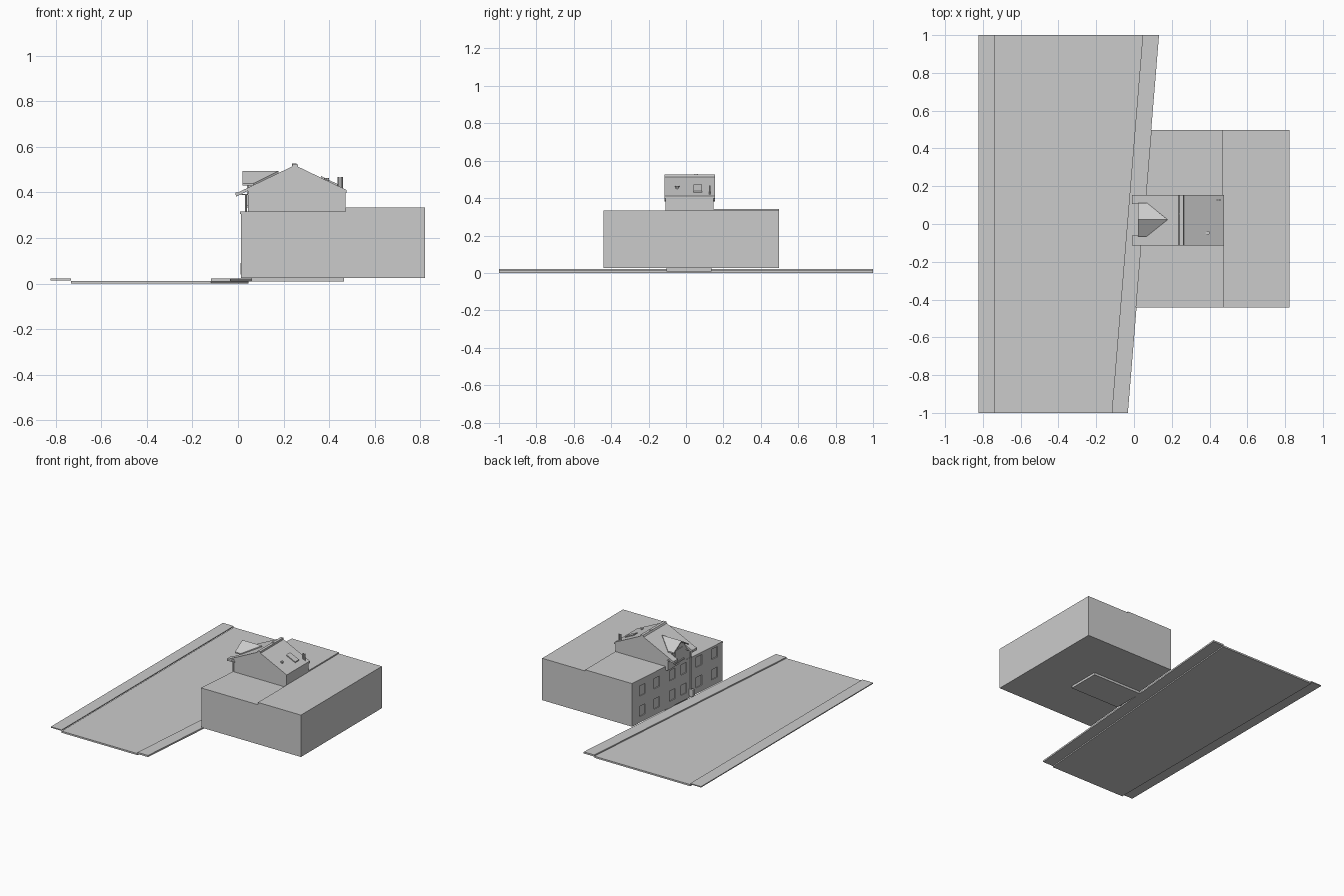
import bpy, bmesh, math
from mathutils import Vector

if "Cube" in bpy.data.objects:
    bpy.data.objects.remove(bpy.data.objects["Cube"])

GREY = (0.6, 0.6, 0.6, 1)
grey = bpy.data.materials.new("light grey")
grey.use_nodes = True
grey.diffuse_color = GREY
grey.node_tree.nodes["Principled BSDF"].inputs["Base Color"].default_value = GREY


def make(name, bm):
    bmesh.ops.recalc_face_normals(bm, faces=bm.faces)
    me = bpy.data.meshes.new(name)
    bm.to_mesh(me)
    bm.free()
    me.materials.append(grey)
    ob = bpy.data.objects.new(name, me)
    bpy.context.collection.objects.link(ob)
    return ob


def prism(name, points, offset):
    """Extrude a flat outline by an offset vector."""
    bm = bmesh.new()
    face = bm.faces.new([bm.verts.new(p) for p in points])
    new = bmesh.ops.extrude_face_region(bm, geom=[face])["geom"]
    bmesh.ops.translate(bm, vec=Vector(offset),
                        verts=[v for v in new if isinstance(v, bmesh.types.BMVert)])
    return make(name, bm)


def slab(name, outline, z0, z1):
    return prism(name, [(x, y, z0) for x, y in outline], (0, 0, z1 - z0))


def side(name, outline, y0, y1):
    return prism(name, [(x, y0, z) for x, z in outline], (0, y1 - y0, 0))


def box(name, x, y, z):
    return slab(name, [(x[0], y[0]), (x[1], y[0]), (x[1], y[1]), (x[0], y[1])], *z)


def pipe(name, x, y, z0, z1, r, sides=8):
    ring = [(x + r * math.cos(math.tau * i / sides),
             y + r * math.sin(math.tau * i / sides)) for i in range(sides)]
    return slab(name, ring, z0, z1)


def facade_x(y):
    return 0.05 + 0.0825 * y


def kerb_x(y):
    return -0.036 + 0.082 * y


# Street and pavements
slab("road", [(-0.735, -1), (kerb_x(-1), -1), (kerb_x(1), 1), (-0.735, 1)], 0, 0.012)
box("far_pavement", (-0.823, -0.735), (-1, 1), (0.014, 0.021))
slab("near_pavement", [(kerb_x(-1), -1), (facade_x(-1), -1),
                       (facade_x(1), 1), (kerb_x(1), 1)], 0.009, 0.021)

# Terrace of three houses with a street front that follows the pavement
BACK = 0.472
houses = {}
for name, y0, y1, top in (("front_house", -0.442, -0.11, 0.316),
                          ("middle_house", -0.11, 0.147, 0.316),
                          ("rear_house", 0.147, 0.498, 0.342)):
    houses[name] = slab(name, [(facade_x(y0), y0), (BACK, y0), (BACK, y1),
                               (facade_x(y1), y1)], 0.025, top)
box("yard_block", (BACK, 0.822), (-0.442, 0.498), (0.025, 0.333))
box("cellar_floor", (0.06, 0.465), (-0.104, 0.136), (0.008, 0.025))


# Shallow window and door recesses cut into the street front
def recess(house, y, z0, z1, width):
    a, b = y - width / 2, y + width / 2
    cutter = slab("window_cutter", [(facade_x(a) - 0.02, a), (facade_x(a) + 0.006, a),
                                    (facade_x(b) + 0.006, b), (facade_x(b) - 0.02, b)], z0, z1)
    cutter.hide_render = True
    mod = house.modifiers.new("recess", "BOOLEAN")
    mod.object = cutter
    mod.solver = "EXACT"
    bpy.context.view_layer.objects.active = house
    bpy.ops.object.modifier_apply(modifier=mod.name)
    bpy.data.objects.remove(cutter)


for house, columns in (("front_house", (-0.36, -0.2)),
                       ("middle_house", (-0.04, 0.08)),
                       ("rear_house", (0.24, 0.39))):
    for y in columns:
        for z in (0.07, 0.22):
            recess(houses[house], y, z, z + 0.075, 0.06)

# Attic storey with gabled ends
EAVE, RIDGE, REAR = -0.008, 0.25, 0.477
SLOPE, PEAK, THICK = 0.48, 0.52, 0.014


def roof_z(x):
    return PEAK - SLOPE * abs(x - RIDGE)


side("attic", [(0.045, 0.315), (BACK, 0.315), (BACK, roof_z(BACK) - 0.008),
               (RIDGE, PEAK - 0.008), (0.045, roof_z(0.045) - 0.008)], -0.109, 0.147)


def roof_plane(name, x0, x1, y0, y1):
    side(name, [(x0, roof_z(x0)), (x1, roof_z(x1)),
                (x1, roof_z(x1) - THICK), (x0, roof_z(x0) - THICK)], y0, y1)


roof_plane("rear_roof", RIDGE, REAR, -0.115, 0.154)
roof_plane("street_roof", 0.045, RIDGE, -0.115, 0.154)
side("ridge_cap", [(0.236, 0.513), (0.242, 0.525), (0.262, 0.525), (0.264, 0.513)],
     -0.115, 0.154)

# Overhanging eaves and gutters either side of the dormer
for label, y0, y1 in (("front", -0.115, -0.062), ("rear", 0.105, 0.154)):
    roof_plane(label + "_eave", EAVE, 0.045, y0, y1)
    box(label + "_soffit", (0.0, 0.05), (y0, y1), (0.388, 0.394))
    box(label + "_gutter", (-0.01, 0.008), (y0, y1), (0.389, 0.401))

# Dormer with a pitched roof running back into the main slope
DY0, DY1, DMID = -0.065, 0.112, 0.023
prism("dormer_wall", [(0.045, DY0 + 0.012, 0.32), (0.045, DY1 - 0.012, 0.32),
                      (0.045, DY1 - 0.012, 0.438), (0.045, DMID, 0.485),
                      (0.045, DY0 + 0.012, 0.438)], (0.03, 0, 0))
for label, y in (("front", DY0), ("rear", DY1)):
    prism(label + "_dormer_roof", [(0.02, y, 0.44), (0.02, DMID, 0.494),
                                   (0.178, DMID, 0.494), (0.068, y, 0.44)], (0, 0, -0.009))
box("dormer_window", (0.04, 0.046), (-0.02, 0.066), (0.345, 0.43))
box("dormer_sill", (0.034, 0.046), (-0.03, 0.076), (0.335, 0.345))

# Cornice and drainpipe on the street front
y0, y1 = -0.442, -0.11
slab("cornice", [(facade_x(y0) - 0.005, y0), (facade_x(y0), y0),
                 (facade_x(y1), y1), (facade_x(y1) - 0.005, y1)], 0.305, 0.316)
pipe("drainpipe", 0.035, -0.104, 0.03, 0.392, 0.005)
box("drainpipe_foot", (0.01, 0.042), (-0.113, -0.095), (0.04, 0.09))

# Roof fittings: skylight, vents and twin flues
side("skylight", [(0.365, roof_z(0.365) + 0.007), (0.437, roof_z(0.437) + 0.007),
                  (0.437, roof_z(0.437) - 0.004), (0.365, roof_z(0.365) - 0.004)], 0.04, 0.085)
pipe("rear_vent", 0.39, -0.047, 0.44, 0.46, 0.008)
pipe("rear_vent_cap", 0.39, -0.047, 0.458, 0.464, 0.011)
pipe("ridge_vent", 0.248, 0.055, 0.51, 0.528, 0.01)
for x in (0.442, 0.456):
    pipe("flue", x, 0.127, 0.415, 0.468, 0.005)
